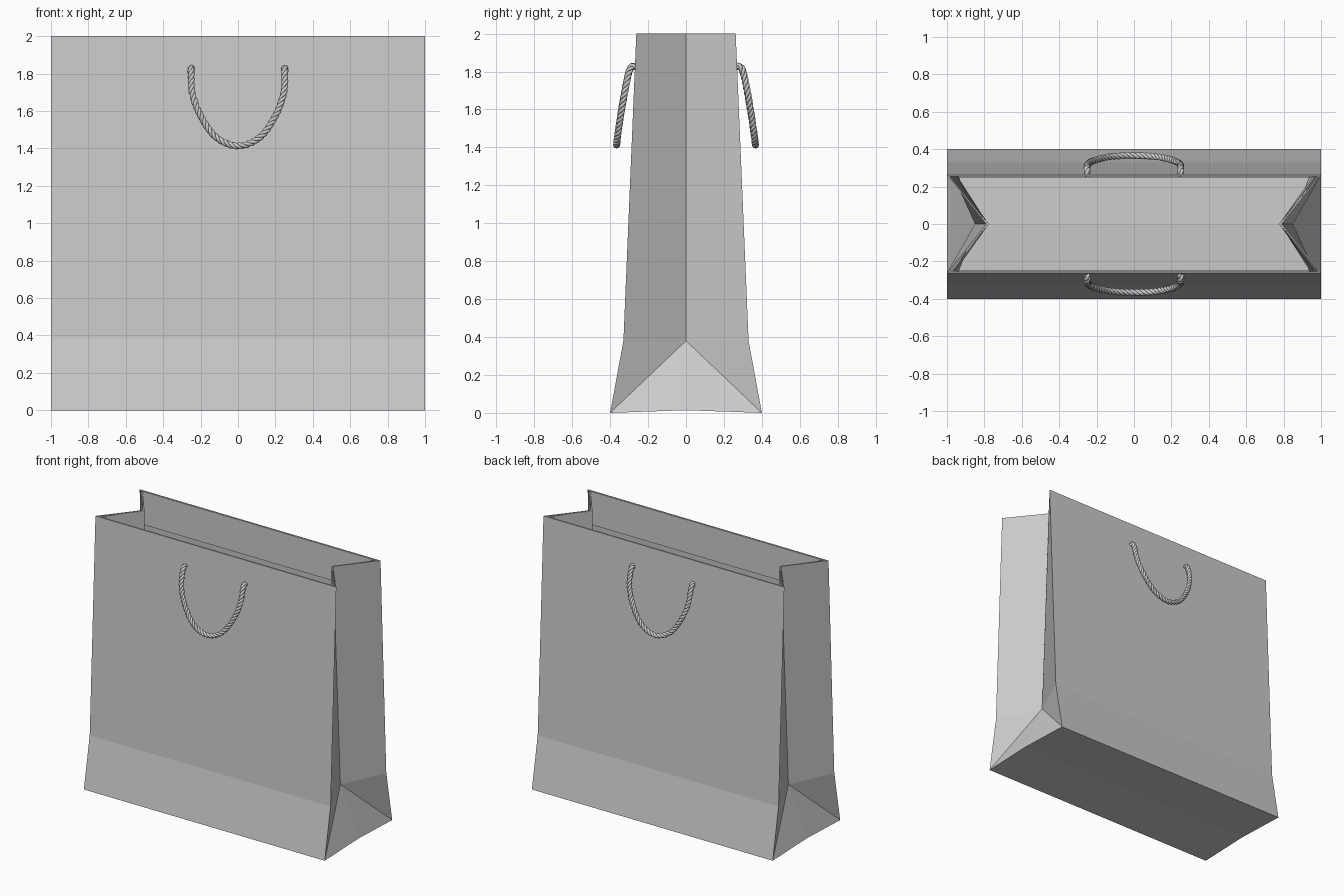
import bpy, bmesh, math
from mathutils import Vector, Quaternion

if "Cube" in bpy.data.objects:
    bpy.data.objects.remove(bpy.data.objects["Cube"])


def ring(bm, x, y, fold, z):
    """Six corners of the gusseted bag outline, counter-clockwise."""
    pts = [(-x, -y), (x, -y), (fold, 0), (x, y), (-x, y), (-fold, 0)]
    return [bm.verts.new((px, py, z)) for px, py in pts]


def bridge(bm, low, high):
    for i in range(6):
        j = (i + 1) % 6
        bm.faces.new((low[i], low[j], high[j], high[i]))


def finish(bm, name, thickness):
    mesh = bpy.data.meshes.new(name)
    bm.to_mesh(mesh)
    bm.free()
    ob = bpy.data.objects.new(name, mesh)
    bpy.context.collection.objects.link(ob)
    mod = ob.modifiers.new("paper", 'SOLIDIFY')
    mod.thickness = thickness
    mod.offset = -1
    mod.use_even_offset = True
    return ob


# Paper bag: upper walls with folded side gussets
bm = bmesh.new()
bend = ring(bm, 1, 0.33, 0.85, 0.38)
rim = ring(bm, 1, 0.262, 0.79, 2)
bridge(bm, bend, rim)

# Flared foot, triangular side folds and base
fl, fr, br, bl = [bm.verts.new(p) for p in
                  ((-1, -0.4, 0), (1, -0.4, 0), (1, 0.4, 0), (-1, 0.4, 0))]
mr, ml = bm.verts.new((1, 0, 0.014)), bm.verts.new((-1, 0, 0.014))
for face in ((fl, fr, bend[1], bend[0]), (br, bl, bend[4], bend[3]),
             (fr, bend[2], bend[1]), (br, bend[3], bend[2]),
             (fr, mr, bend[2]), (mr, br, bend[2]),
             (bl, bend[5], bend[4]), (fl, bend[0], bend[5]),
             (bl, ml, bend[5]), (ml, fl, bend[5]),
             (fl, ml, mr, fr), (ml, bl, br, mr)):
    bm.faces.new(face)
finish(bm, "paper_bag", 0.008)

# Folded-over hem inside the rim
bm = bmesh.new()
bridge(bm, ring(bm, 0.96, 0.252, 0.781, 1.75), ring(bm, 0.972, 0.252, 0.781, 1.998))
finish(bm, "inner_hem", 0.004)


def spline_path(ctrl, steps):
    """Catmull-Rom curve through the control points."""
    p = [Vector(c) for c in ctrl]
    p = [2 * p[0] - p[1]] + p + [2 * p[-1] - p[-2]]
    out = []
    for i in range(1, len(p) - 2):
        a, b, c, d = p[i - 1:i + 3]
        for k in range(steps):
            t = k / steps
            out.append(0.5 * (2 * b + (c - a) * t + (2 * a - 5 * b + 4 * c - d) * t * t
                              + (3 * b - a - 3 * c + d) * t ** 3))
    return out + [p[-2]]


def rope(name, path, strands=3, offset=0.0095, radius=0.0095, pitch=0.085):
    """Twisted strands wound round a path."""
    curve = bpy.data.curves.new(name, 'CURVE')
    curve.dimensions = '3D'
    curve.bevel_depth = radius
    curve.bevel_resolution = 2
    curve.use_fill_caps = True
    tangents = [(path[min(i + 1, len(path) - 1)] - path[max(i - 1, 0)]).normalized()
                for i in range(len(path))]
    normal = tangents[0].orthogonal().normalized()
    frames, length = [], 0
    for i, t in enumerate(tangents):
        if i:
            normal = tangents[i - 1].rotation_difference(t) @ normal
            length += (path[i] - path[i - 1]).length
        frames.append((path[i], t, normal.copy(), length))
    for s in range(strands):
        sp = curve.splines.new('POLY')
        sp.points.add(len(frames) - 1)
        for pt, (pos, t, n, dist) in zip(sp.points, frames):
            angle = math.tau * (s / strands + dist / pitch)
            pt.co = (*(pos + Quaternion(t, angle) @ n * offset), 1)
        sp.use_smooth = True
    ob = bpy.data.objects.new(name, curve)
    bpy.context.collection.objects.link(ob)


# Drooping rope handles on the front and back
half = [(0.25, 0.258, 1.825), (0.25, 0.285, 1.825), (0.25, 0.303, 1.79),
        (0.245, 0.322, 1.70), (0.205, 0.342, 1.585), (0.12, 0.36, 1.462)]
for name, side in (("front_handle", -1), ("back_handle", 1)):
    ctrl = [(-x, y * side, z) for x, y, z in half] + [(0, 0.366 * side, 1.413)]
    ctrl += [(x, y * side, z) for x, y, z in reversed(half)]
    rope(name, spline_path(ctrl, 16))
